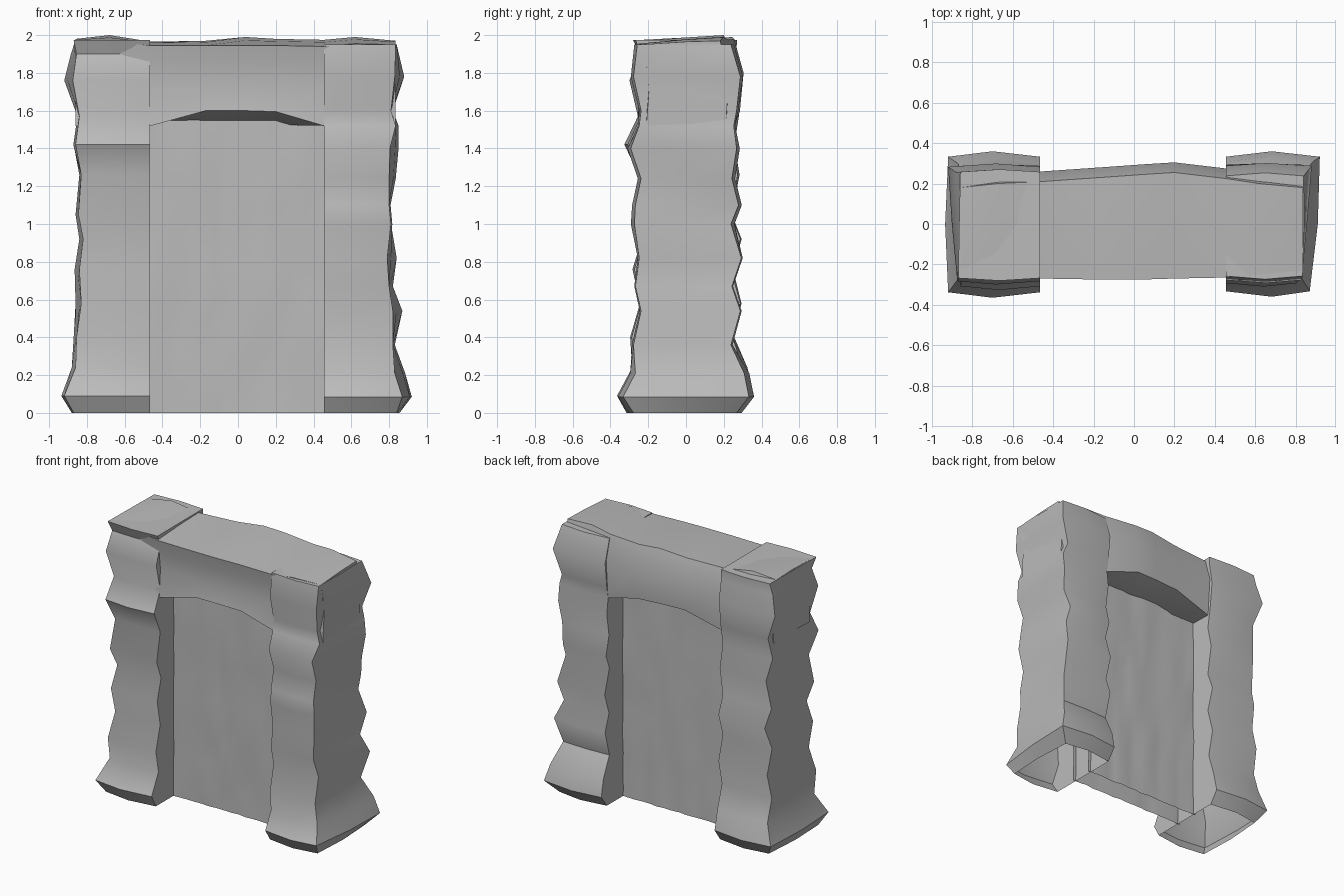
import bpy, bmesh, math, random

random.seed(4)
stone = bpy.data.materials.new("grey stone")
stone.diffuse_color = (0.5, 0.5, 0.5, 1)


def finish(name, bm, angle):
    bmesh.ops.recalc_face_normals(bm, faces=bm.faces)
    me = bpy.data.meshes.new(name)
    bm.to_mesh(me)
    bm.free()
    me.materials.append(stone)
    ob = bpy.data.objects.new(name, me)
    bpy.context.collection.objects.link(ob)
    bpy.ops.object.select_all(action='DESELECT')
    ob.select_set(True)
    bpy.context.view_layer.objects.active = ob
    bpy.ops.object.shade_smooth_by_angle(angle=math.radians(angle))
    return ob


def loft(name, rings, caps, angle):
    """Skin closed rings; caps picks which end rings are filled."""
    bm = bmesh.new()
    loops = [[bm.verts.new(p) for p in ring] for ring in rings]
    for a, b in zip(loops, loops[1:]):
        for i in range(len(a)):
            j = (i + 1) % len(a)
            bm.faces.new((a[i], a[j], b[j], b[i]))
    for c in caps:
        bm.faces.new(loops[c])
    return finish(name, bm, angle)


def pillar(name, side, inner, levels):
    # Each level: height, outer x at front and back, front y, back y
    rings = []
    for z, xf, xb, yf, yb in levels:
        bulge = 0.015 if z < 0.3 else random.uniform(-0.008, 0.008)
        xm, ym = (xf + xb) / 2 + bulge, (yf + yb) / 2
        mid = (inner + xm) / 2
        rings.append([(side * x, y, z) for x, y in (
            (inner, yf + 0.012), (mid, yf - bulge), (xf, yf + 0.012), (xm, ym),
            (xb, yb - 0.012), (mid, yb + bulge), (inner, yb - 0.012))])
    return loft(name, rings, [-1], 42)


# Rough hewn pillars, flared at the foot and open underneath
pillar("left_pillar", -1, 0.465, [
    (0.00, .87, .86, -.30, .28), (0.09, .92, .92, -.350, .345),
    (0.24, .86, .87, -.27, .31), (0.40, .855, .87, -.30, .26),
    (0.58, .83, .86, -.25, .30), (0.76, .84, .865, -.285, .25),
    (0.92, .82, .84, -.24, .30), (1.05, .845, .86, -.29, .25),
    (1.26, .83, .84, -.25, .285), (1.42, .86, .87, -.32, .25),
    (1.57, .84, .85, -.25, .275), (1.76, .875, .92, -.295, .295),
    (1.90, .855, .885, -.25, .27), (1.975, .87, .86, -.28, .27)])
pillar("right_pillar", 1, 0.455, [
    (0.00, .84, .84, -.29, .28), (0.085, .87, .92, -.345, .345),
    (0.21, .83, .885, -.28, .32), (0.36, .82, .83, -.29, .25),
    (0.54, .82, .87, -.25, .30), (0.67, .80, .82, -.28, .255),
    (0.82, .79, .84, -.26, .305), (1.00, .81, .81, -.285, .25),
    (1.10, .80, .805, -.28, .29), (1.24, .80, .835, -.25, .255),
    (1.40, .805, .85, -.305, .28), (1.52, .835, .85, -.26, .265),
    (1.60, .81, .82, -.25, .28), (1.78, .83, .88, -.29, .30),
    (1.95, .835, .84, -.27, .25)])

# Lintel: x, front y, back y, top front z, top back z, underside edge z
lintel = []
for x, yf, yb, tf, tb, low in (
        (-.86, -.23, .23, 1.975, 1.975, 1.52), (-.68, -.25, .25, 1.965, 2.00, 1.52),
        (-.46, -.27, .26, 1.945, 1.965, 1.52), (-.17, -.275, .28, 1.945, 1.97, 1.60),
        (.04, -.275, .295, 1.945, 1.99, 1.60), (.20, -.27, .305, 1.945, 1.98, 1.595),
        (.455, -.265, .275, 1.94, 1.975, 1.52), (.62, -.25, .25, 1.955, 1.99, 1.52),
        (.835, -.23, .23, 1.95, 1.97, 1.52)):
    lintel.append([(x, yf + 0.02, low), (x, yf + 0.035, 1.72), (x, yf + 0.02, 1.85),
                   (x, yf, tf), (x, 0, (tf + tb) / 2 + 0.005), (x, yb - 0.05, tb),
                   (x, yb, 1.80), (x, yb - 0.02, low), (x, 0, 1.525)])
loft("lintel", lintel, [0, -1], 35)

# Infill slab between the pillars, with slightly wavy faces
bm = bmesh.new()
cols, rows = 16, 10
for s in (-1, 1):
    grid = [[bm.verts.new((-.48 + .96 * i / cols,
                           s * (0.082 + random.uniform(-.006, .006)),
                           1.56 * j / rows)) for j in range(rows + 1)]
            for i in range(cols + 1)]
    for i in range(cols):
        for j in range(rows):
            q = (grid[i][j], grid[i + 1][j], grid[i + 1][j + 1], grid[i][j + 1])
            bm.faces.new(q if s < 0 else q[::-1])
finish("infill_slab", bm, 40)
